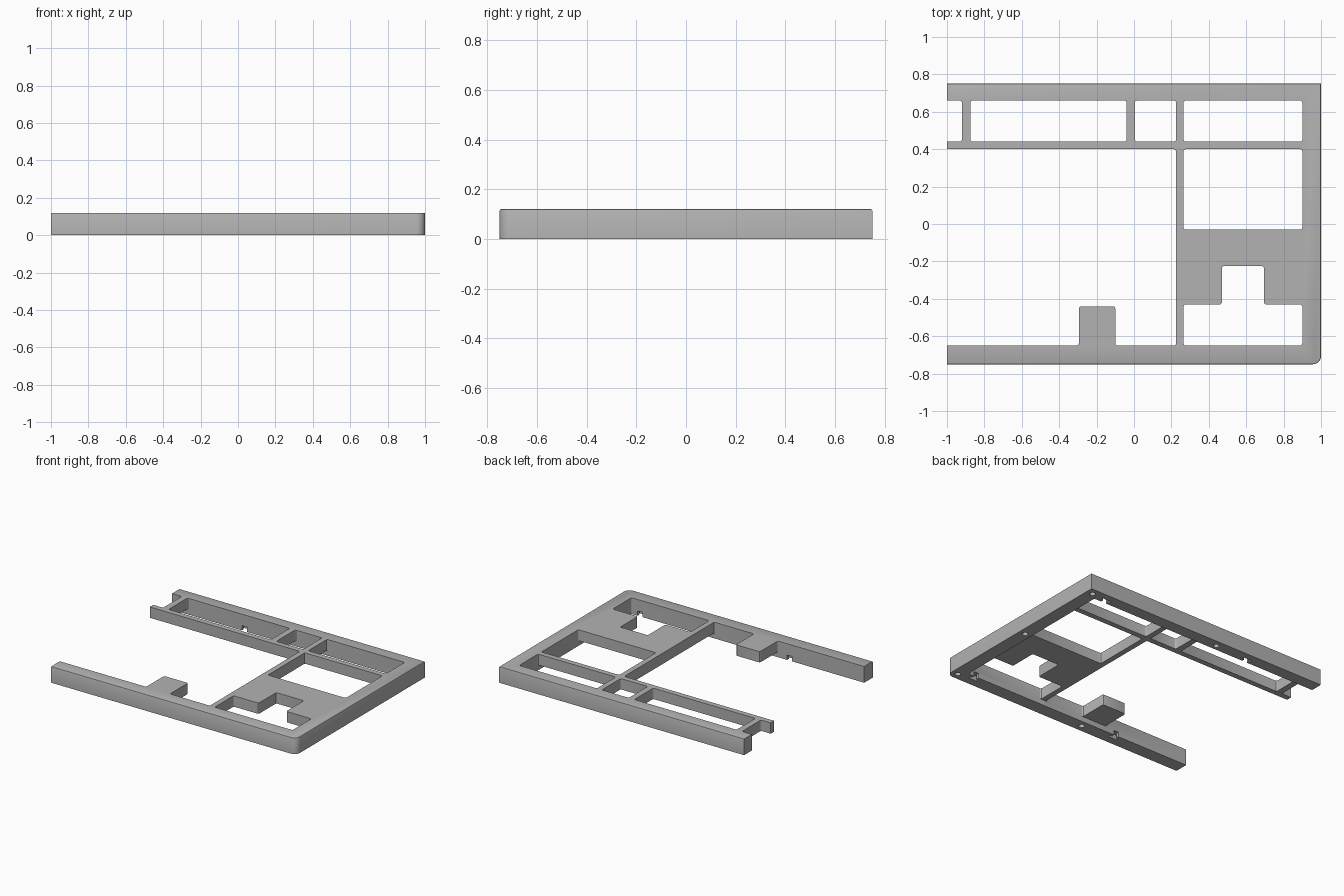
import bpy
import bmesh
import math

if "Cube" in bpy.data.objects:
    bpy.data.objects.remove(bpy.data.objects["Cube"], do_unlink=True)

HEIGHT = 0.12      # full height of the outer rails
WEB_BOTTOM = 0.04  # underside of the inner ribs and plate
FILLET = 0.012     # small radius in the openings

grey = bpy.data.materials.new("plain grey")
grey.use_nodes = True
colour = (0.45, 0.45, 0.45, 1)
grey.diffuse_color = colour
grey.node_tree.nodes["Principled BSDF"].inputs["Base Color"].default_value = colour


def to_object(bm, name):
    bmesh.ops.recalc_face_normals(bm, faces=bm.faces)
    mesh = bpy.data.meshes.new(name)
    bm.to_mesh(mesh)
    bm.free()
    ob = bpy.data.objects.new(name, mesh)
    bpy.context.collection.objects.link(ob)
    return ob


def extrude_outline(points, z0, z1):
    bm = bmesh.new()
    face = bm.faces.new([bm.verts.new((x, y, z0)) for x, y in points])
    grown = bmesh.ops.extrude_face_region(bm, geom=[face])["geom"]
    verts = [g for g in grown if isinstance(g, bmesh.types.BMVert)]
    bmesh.ops.translate(bm, verts=verts, vec=(0, 0, z1 - z0))
    return bm


def round_edges(bm, edges, radius, segments):
    bmesh.ops.bevel(bm, geom=edges, offset=radius, segments=segments,
                    profile=0.5, affect='EDGES')


def is_upright(edge):
    a, b = (v.co for v in edge.verts)
    return abs(a.z - b.z) > 0.001


def rect(x0, x1, y0, y1):
    return [(x0, y0), (x1, y0), (x1, y1), (x0, y1)]


cutters = []


def cut(points, z0=-0.1, z1=0.3, radius=FILLET):
    bm = extrude_outline(points, z0, z1)
    if radius:
        round_edges(bm, [e for e in bm.edges if is_upright(e)], radius, 3)
    cutters.append(to_object(bm, "cutter"))


# Solid slab with one rounded corner and softened top outer edges
bm = extrude_outline(rect(-1, 1, -0.75, 0.75), 0, HEIGHT)
corner = [e for e in bm.edges if is_upright(e)
          and e.verts[0].co.x > 0 and e.verts[0].co.y < 0]
round_edges(bm, corner, 0.045, 8)
top_edges = [e for e in bm.edges
             if all(v.co.z > HEIGHT - 0.001 for v in e.verts)
             and any(v.co.x > -0.99 for v in e.verts)]
round_edges(bm, top_edges, 0.006, 2)
frame = to_object(bm, "case_frame")

# Recess under the inner ribs, plate and tab
cut(rect(-1.1, 0.9, -0.65, 0.66), z1=WEB_BOTTOM)

# Row of openings along the back
for x0, x1 in [(-1.1, -0.92), (-0.875, -0.04), (0.005, 0.225), (0.265, 0.9)]:
    cut(rect(x0, x1, 0.44, 0.66))

# Side opening behind the plate
cut(rect(0.265, 0.9, -0.03, 0.4))

# Stepped opening in front of the plate
cut([(0.265, -0.65), (0.9, -0.65), (0.9, -0.43), (0.695, -0.43),
     (0.695, -0.225), (0.47, -0.225), (0.47, -0.43), (0.265, -0.43)])

# Large open bay, leaving the tab on the front rail
cut([(-1.1, -0.65), (-0.295, -0.65), (-0.295, -0.44), (-0.1, -0.44),
     (-0.1, -0.65), (0.225, -0.65), (0.225, 0.4), (-1.1, 0.4)])

# Round blind holes in the underside
for x, y in [(0.95, 0.7), (0.95, 0), (0.95, -0.7), (-0.13, 0.7), (-0.13, -0.7)]:
    ring = [(x + 0.02 * math.cos(a * math.tau / 16),
             y + 0.02 * math.sin(a * math.tau / 16)) for a in range(16)]
    cut(ring, z1=0.05, radius=0)

# T-shaped clip slots in the lower inner walls
for x, wall, out in [(0.82, 0.66, 1), (-0.41, 0.66, 1),
                     (0.83, -0.65, -1), (-0.39, -0.65, -1)]:
    a, b, c = wall - 0.02 * out, wall + 0.02 * out, wall + 0.04 * out
    cut([(x - 0.02, a), (x + 0.02, a), (x + 0.02, b), (x + 0.035, b),
         (x + 0.035, c), (x - 0.035, c), (x - 0.035, b), (x - 0.02, b)],
        z1=0.035, radius=0)

# Carve the slab, then discard the cutters
for tool in cutters:
    mod = frame.modifiers.new("carve", 'BOOLEAN')
    mod.operation = 'DIFFERENCE'
    mod.solver = 'EXACT'
    mod.object = tool
bpy.context.view_layer.update()
graph = bpy.context.evaluated_depsgraph_get()
carved = bpy.data.meshes.new_from_object(frame.evaluated_get(graph))
frame.modifiers.clear()
frame.data = carved
for tool in cutters:
    bpy.data.objects.remove(tool, do_unlink=True)

carved.materials.clear()
carved.materials.append(grey)
for poly in carved.polygons:
    poly.material_index = 0

# Smooth the rounded corner while keeping the hard edges
bpy.ops.object.select_all(action='DESELECT')
frame.select_set(True)
bpy.context.view_layer.objects.active = frame
bpy.ops.object.shade_smooth_by_angle(angle=math.radians(30))
